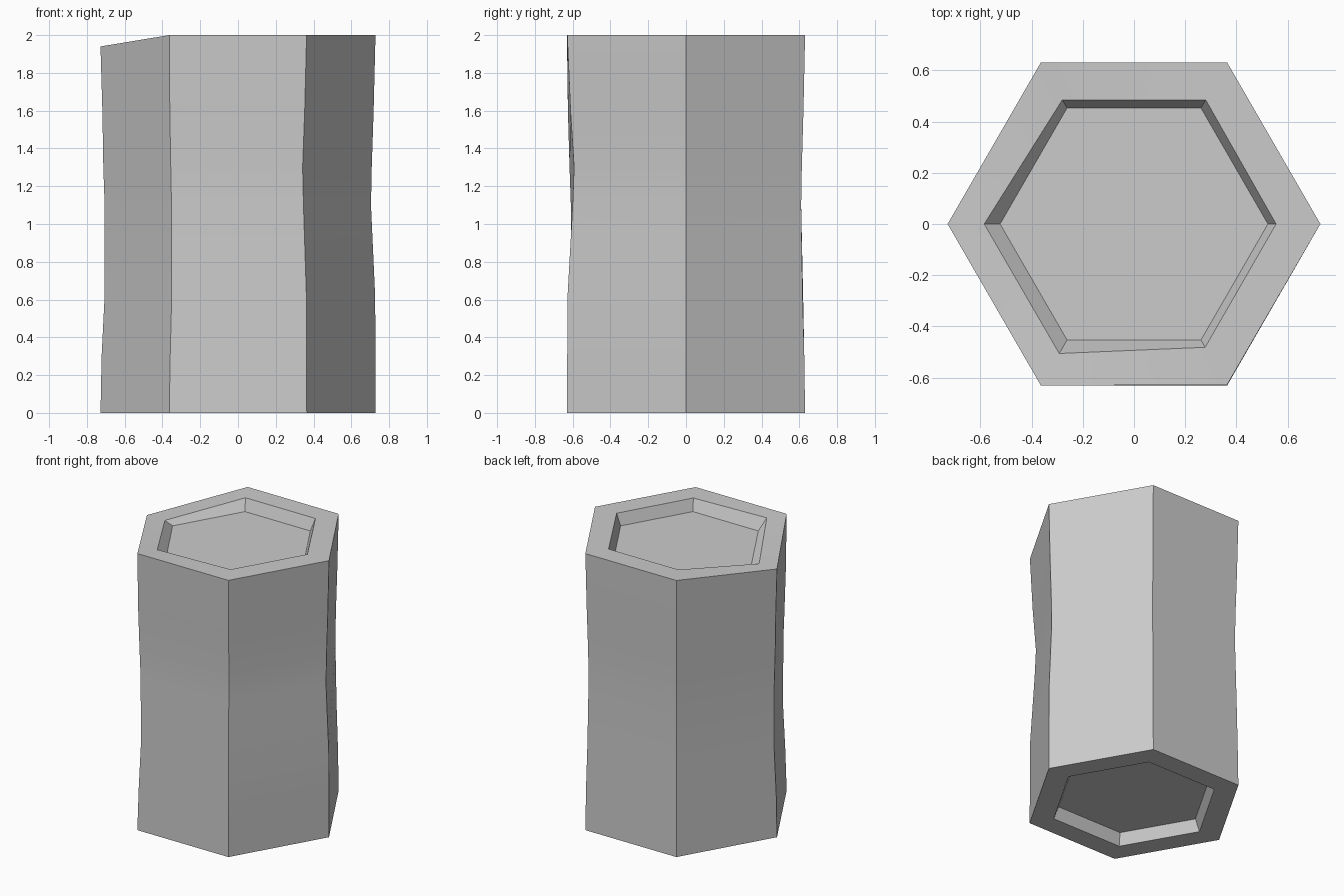
import bpy, bmesh
from math import cos, sin, radians

if "Cube" in bpy.data.objects:
    bpy.data.objects.remove(bpy.data.objects["Cube"])

R = 0.728
HEIGHTS = [0, 0.3, 0.62, 1.1, 1.3, 1.6, 2.0]
# Inward wear of each corner at each height, corners counter-clockwise from +x
WEAR = [
    [0, 0, 0.002, 0.024, 0.020, 0.010, 0],
    [0, 0.005, 0.015, 0.024, 0.020, 0.010, 0],
    [0, 0.005, 0.012, 0.024, 0.020, 0.010, 0],
    [0, 0.006, 0.022, 0.022, 0.015, 0.010, 0],
    [0, 0.010, 0.026, 0.024, 0.016, 0.006, 0],
    [0, 0.002, 0.004, 0.035, 0.044, 0.022, 0.002],
]

bm = bmesh.new()


def ring(radii, z):
    return [bm.verts.new((r * cos(radians(60 * i)), r * sin(radians(60 * i)), z))
            for i, r in enumerate(radii)]


# Rings run from the lower recess, up the outside wall, into the upper recess
rings = [ring([0.525] * 6, 0.083), ring([0.56] * 6, 0)]
for k, z in enumerate(HEIGHTS):
    rings.append(ring([R - WEAR[i][k] for i in range(6)], z))
top_rim = ring([0.555, 0.56, 0.56, 0.585, 0.584, 0.556], 2.0)
rings += [top_rim, ring([0.523] * 6, 1.917)]

# Chipped corner on the left of the top rim
rings[-3][3].co.z = 1.94
top_rim[3].co.z = 1.94

for a, b in zip(rings, rings[1:]):
    for i in range(6):
        j = (i + 1) % 6
        bm.faces.new((a[i], a[j], b[j], b[i]))
bm.faces.new(rings[0][::-1])
bm.faces.new(rings[-1])
bmesh.ops.recalc_face_normals(bm, faces=bm.faces)

mesh = bpy.data.meshes.new("hexagonal_column")
bm.to_mesh(mesh)
bm.free()
column = bpy.data.objects.new("hexagonal_column", mesh)
bpy.context.collection.objects.link(column)

# Smooth the gentle wear along the walls, keep the corners sharp
bpy.context.view_layer.objects.active = column
column.select_set(True)
bpy.ops.object.shade_smooth_by_angle(angle=radians(25))
